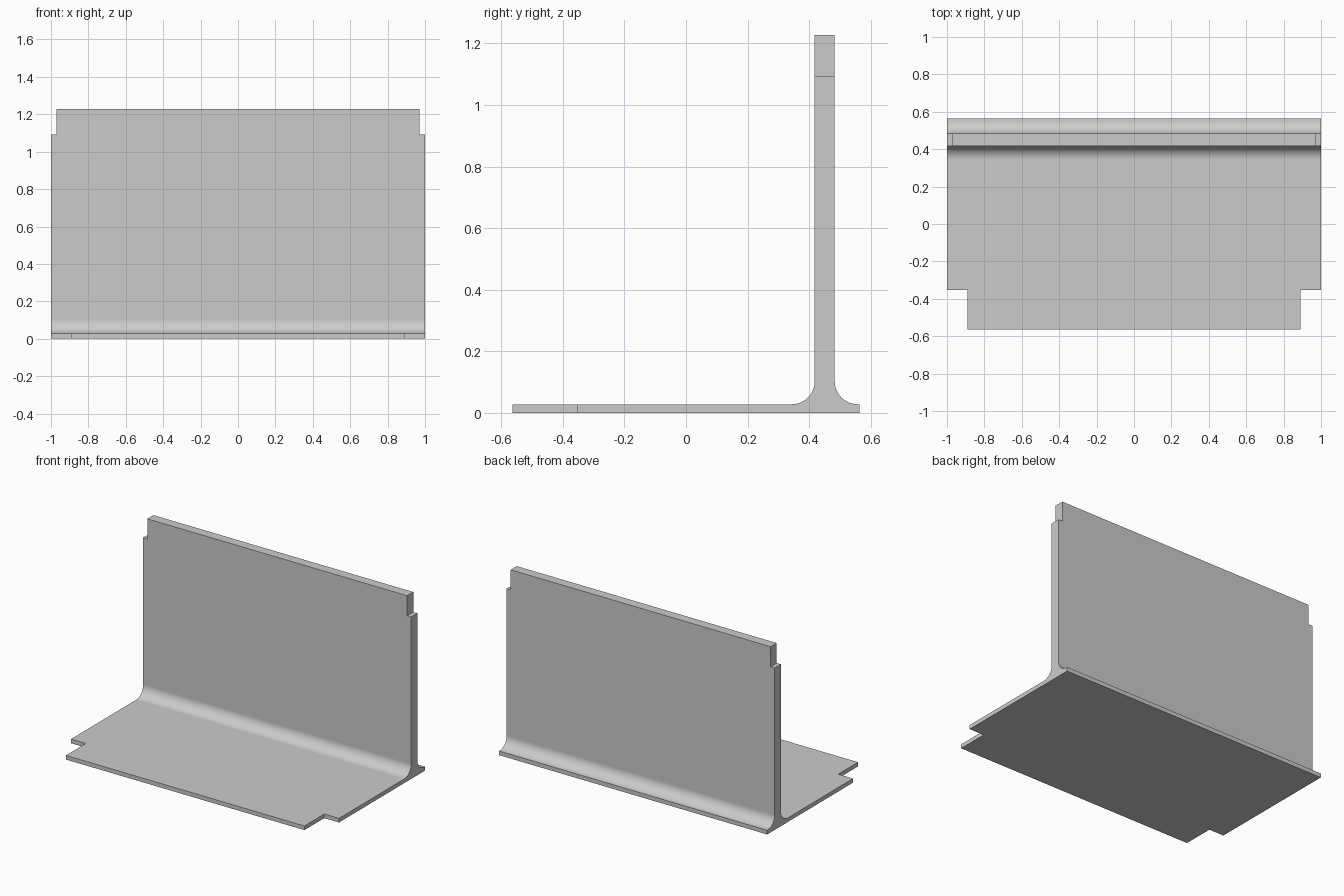
import bpy, bmesh
from math import sin, cos, pi, radians

cube = bpy.data.objects.get("Cube")
if cube:
    bpy.data.objects.remove(cube, do_unlink=True)

# Main dimensions
HALF_X, HALF_Y = 1.0, 0.563
BASE_TOP, WALL_TOP = 0.028, 1.228
WALL_FRONT, WALL_BACK = 0.418, 0.483
RADIUS, STEPS = 0.075, 16

grey = bpy.data.materials.new("plain grey")
grey.use_nodes = True
grey.diffuse_color = (0.6, 0.6, 0.6, 1)
grey.node_tree.nodes["Principled BSDF"].inputs["Base Color"].default_value = (0.6, 0.6, 0.6, 1)


def make_object(name, bm):
    bmesh.ops.recalc_face_normals(bm, faces=bm.faces)
    mesh = bpy.data.meshes.new(name)
    bm.to_mesh(mesh)
    bm.free()
    mesh.materials.append(grey)
    obj = bpy.data.objects.new(name, mesh)
    bpy.context.collection.objects.link(obj)
    return obj


def notch_cutter(name, low, high):
    """Box between two corners, copied to both ends of the model."""
    bm = bmesh.new()
    for side in (-1, 1):
        box = bmesh.ops.create_cube(bm, size=1)["verts"]
        for v in box:
            v.co = [a + (c + 0.5) * (b - a) for c, a, b in zip(v.co, low, high)]
            v.co.x *= side
    cutter = make_object(name, bm)
    cutter.hide_render = True
    return cutter


def fillet(center_y, start, end):
    """Arc blending the wall into the base."""
    cz = BASE_TOP + RADIUS
    angles = [start + (end - start) * i / STEPS for i in range(STEPS + 1)]
    return [(center_y + RADIUS * cos(a), cz + RADIUS * sin(a)) for a in angles]


# Upright panel and base in one extruded cross-section
profile = [(-HALF_Y, 0), (HALF_Y, 0), (HALF_Y, BASE_TOP)]
profile += fillet(WALL_BACK + RADIUS, 1.5 * pi, pi)
profile += [(WALL_BACK, WALL_TOP), (WALL_FRONT, WALL_TOP)]
profile += fillet(WALL_FRONT - RADIUS, 2 * pi, 1.5 * pi)
profile += [(-HALF_Y, BASE_TOP)]

bm = bmesh.new()
end_face = bm.faces.new([bm.verts.new((-HALF_X, y, z)) for y, z in profile])
extruded = bmesh.ops.extrude_face_region(bm, geom=[end_face])["geom"]
bmesh.ops.translate(bm, vec=(2 * HALF_X, 0, 0),
                    verts=[v for v in extruded if isinstance(v, bmesh.types.BMVert)])
panel = make_object("upright_panel_with_base", bm)

# Corner notches at the top of the wall and the front of the base
cutters = [
    notch_cutter("wall_notch_cutter", (0.97, 0.3, 1.093), (1.1, 0.6, 1.4)),
    notch_cutter("base_notch_cutter", (0.89, -0.7, -0.1), (1.1, -0.352, 0.1)),
]
bpy.context.view_layer.objects.active = panel
for cutter in cutters:
    mod = panel.modifiers.new(cutter.name, "BOOLEAN")
    mod.operation = "DIFFERENCE"
    mod.solver = "EXACT"
    mod.object = cutter
    bpy.ops.object.modifier_apply(modifier=mod.name)
    bpy.data.objects.remove(cutter, do_unlink=True)

# Smooth fillets, crisp edges, flat large faces
bpy.ops.object.select_all(action="DESELECT")
panel.select_set(True)
bpy.ops.object.shade_smooth_by_angle(angle=radians(30))
weighted = panel.modifiers.new("flat_face_normals", "WEIGHTED_NORMAL")
weighted.keep_sharp = True
